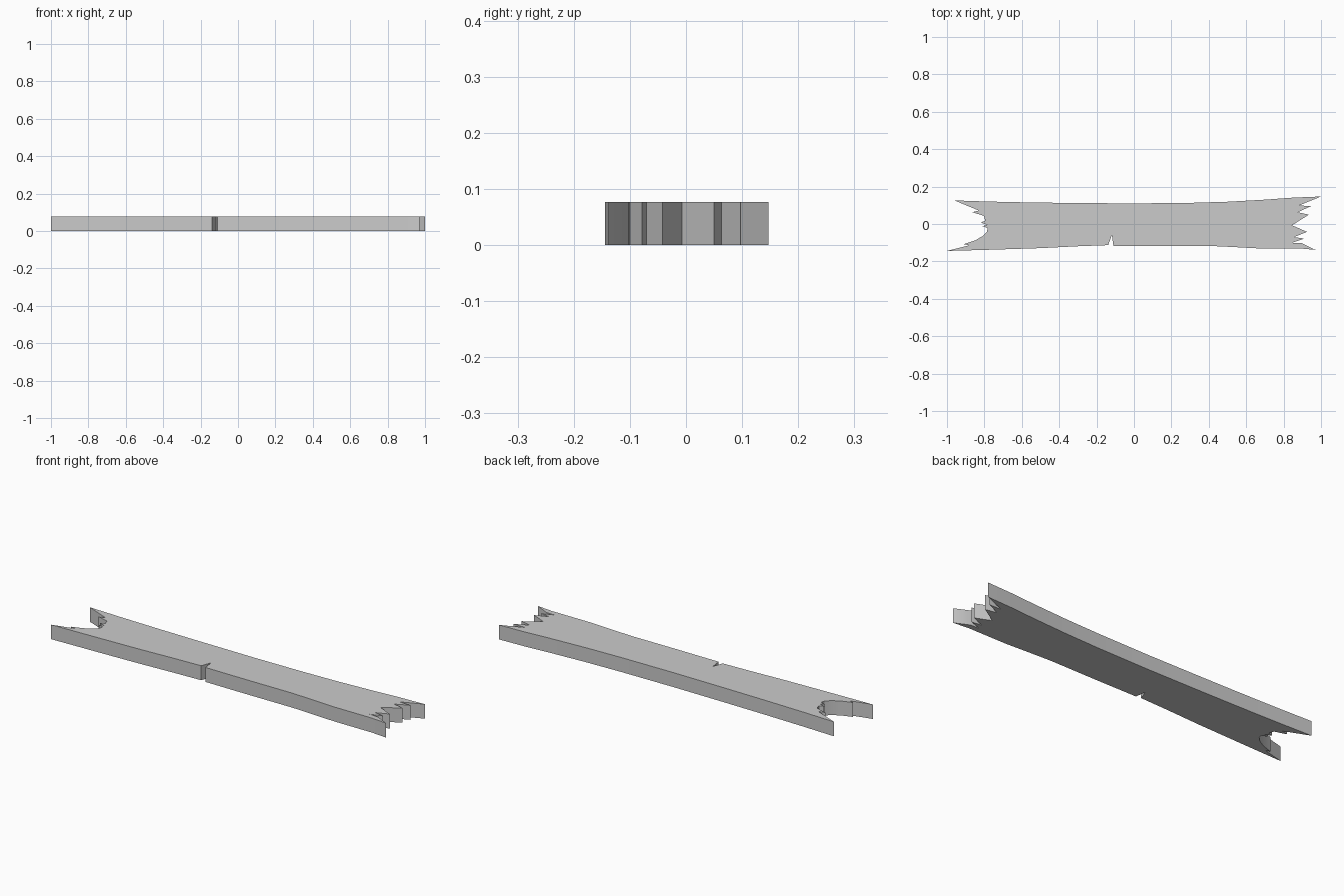
import bpy, bmesh

THICK = 0.077

# Plank outline seen from above, clockwise from the back left tip
back_edge = [(-0.96, 0.126), (-0.78, 0.12), (-0.55, 0.115), (-0.3, 0.112), (0, 0.11),
             (0.3, 0.113), (0.5, 0.119), (0.7, 0.13), (0.85, 0.141), (1.0, 0.147)]
right_splinters = [(0.88, 0.098), (0.95, 0.097), (0.875, 0.063), (0.935, 0.05),
                   (0.845, -0.007), (0.925, -0.042), (0.855, -0.07), (0.91, -0.078),
                   (0.845, -0.1), (0.895, -0.102)]
front_edge = [(0.97, -0.138), (0.88, -0.13), (0.66, -0.13), (0.53, -0.123), (0.4, -0.117),
              (0.15, -0.118), (-0.11, -0.117), (-0.118, -0.058), (-0.138, -0.113),
              (-0.3, -0.119), (-0.5, -0.129), (-0.75, -0.137), (-1.0, -0.144)]
left_splinters = [(-0.882, -0.114), (-0.91, -0.108), (-0.85, -0.088), (-0.81, -0.065),
                  (-0.787, -0.043), (-0.782, -0.022), (-0.81, -0.012), (-0.787, -0.004),
                  (-0.82, 0.008), (-0.795, 0.018), (-0.803, 0.044), (-0.865, 0.063),
                  (-0.83, 0.072)]
outline = back_edge + right_splinters + front_edge + left_splinters

# Extrude the outline into a flat plank
bm = bmesh.new()
face = bm.faces.new([bm.verts.new((x, y, 0)) for x, y in outline])
ext = bmesh.ops.extrude_face_region(bm, geom=[face])
top = [g for g in ext["geom"] if isinstance(g, bmesh.types.BMVert)]
bmesh.ops.translate(bm, verts=top, vec=(0, 0, THICK))
bmesh.ops.triangulate(bm, faces=[f for f in bm.faces if len(f.verts) > 4])
bmesh.ops.recalc_face_normals(bm, faces=bm.faces)
mesh = bpy.data.meshes.new("broken_plank")
bm.to_mesh(mesh)
bm.free()
plank = bpy.data.objects.new("broken_plank", mesh)
bpy.context.collection.objects.link(plank)

# Soften the long bowed sides, keep splinters sharp
bpy.context.view_layer.objects.active = plank
plank.select_set(True)
bpy.ops.object.shade_smooth_by_angle(angle=0.5)
